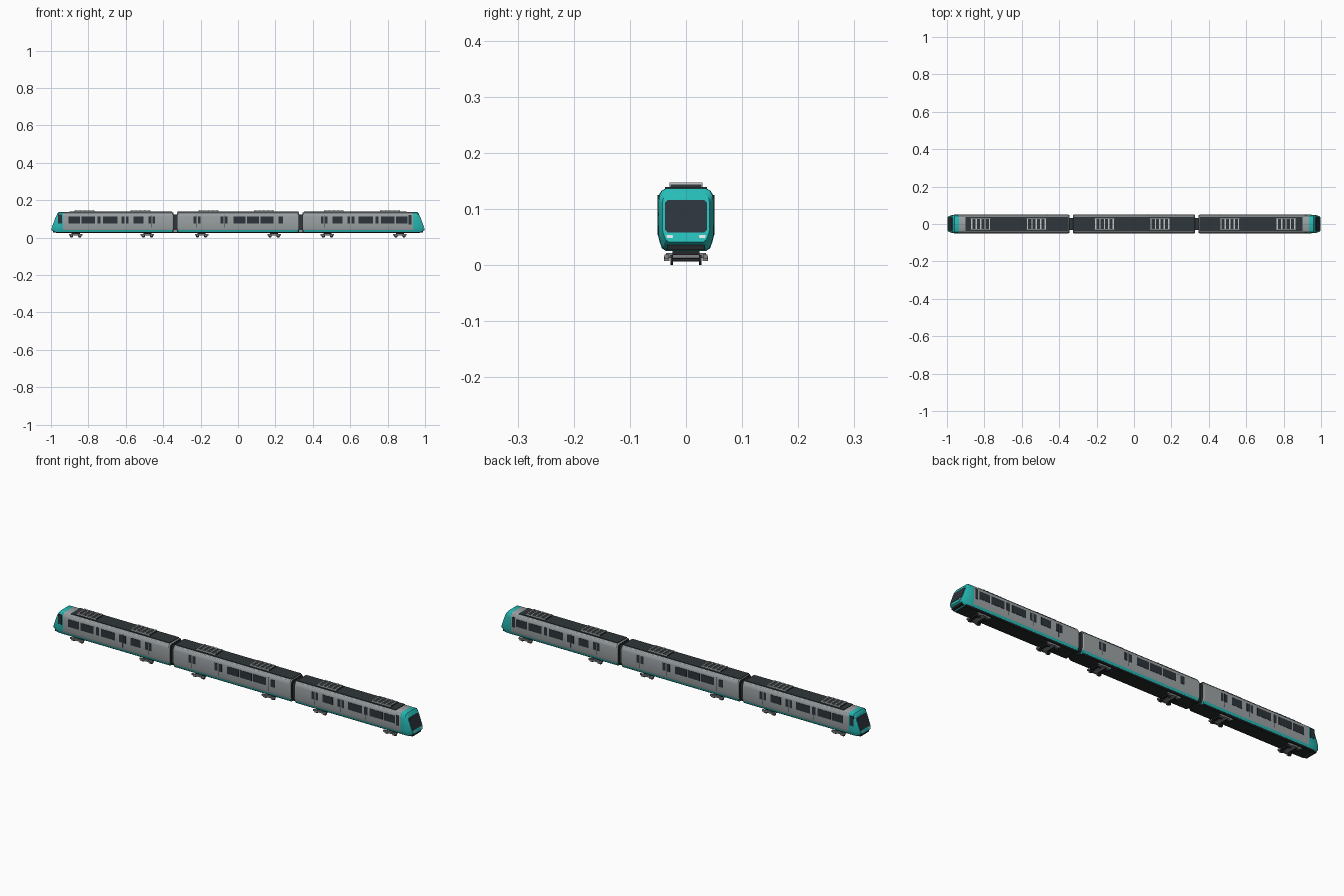
import bpy, bmesh, math
from mathutils import Vector

if "Cube" in bpy.data.objects:
    bpy.data.objects.remove(bpy.data.objects["Cube"])


def material(name, rgb):
    m = bpy.data.materials.new(name)
    m.diffuse_color = (*rgb, 1)
    m.use_nodes = True
    m.node_tree.nodes["Principled BSDF"].inputs["Base Color"].default_value = m.diffuse_color
    return m


GREY = material("body_grey", (0.33, 0.36, 0.37))
TEAL = material("teal", (0.02, 0.50, 0.47))
DARK = material("underframe_black", (0.018, 0.02, 0.022))
ROOF = material("roof_charcoal", (0.028, 0.037, 0.042))
GLASS = material("dark_glass", (0.025, 0.033, 0.043))
SILVER = material("light_metal", (0.55, 0.58, 0.58))
LAMP = material("lamp_white", (0.85, 0.9, 0.9))
STEEL = material("bogie_grey", (0.22, 0.23, 0.24))


def finish(name, bm, mats, smooth=False):
    bmesh.ops.recalc_face_normals(bm, faces=bm.faces)
    me = bpy.data.meshes.new(name)
    bm.to_mesh(me)
    bm.free()
    for m in mats:
        me.materials.append(m)
    ob = bpy.data.objects.new(name, me)
    bpy.context.collection.objects.link(ob)
    if smooth:
        bpy.ops.object.select_all(action='DESELECT')
        ob.select_set(True)
        bpy.context.view_layer.objects.active = ob
        bpy.ops.object.shade_smooth_by_angle(angle=math.radians(30))
    return ob


def add_box(bm, x0, x1, y0, y1, z0, z1):
    vs = [bm.verts.new((x, y, z)) for x in (x0, x1) for y in (y0, y1) for z in (z0, z1)]
    for f in ((0, 1, 3, 2), (4, 6, 7, 5), (0, 4, 5, 1), (2, 3, 7, 6), (0, 2, 6, 4), (1, 5, 7, 3)):
        bm.faces.new([vs[i] for i in f])


def boxes(name, mat, items):
    bm = bmesh.new()
    for b in items:
        add_box(bm, *b)
    return finish(name, bm, [mat])


# Car cross-section, lower right to upper right, then mirrored
HALF = [(.036, .025), (.043, .030), (.047, .041), (.050, .053), (.050, .114),
        (.0485, .124), (.044, .132), (.036, .1365)]
PROFILE = HALF + [(-y, z) for y, z in reversed(HALF)]


def nose_x(z):
    return .998 - (z - .042) * .36


def ring_plain(x, s=1.0):
    return [(x, y * s, .08 + (z - .08) * s) for y, z in PROFILE]


def ring_brow():
    return [(.972 - (z - .025) * .11, y * .975, z) for y, z in PROFILE]


def ring_nose():
    pts = []
    for y, z in PROFILE:
        zz = .041 + (z - .025) / .1115 * .086
        pts.append((nose_x(zz), y * .84, zz))
    return pts


def car_body(name, rings, flip=False):
    bm = bmesh.new()
    sx = -1 if flip else 1
    loops = [[bm.verts.new((sx * x, y, z)) for x, y, z in r] for r in rings]
    n = len(PROFILE)
    for a, b in zip(loops, loops[1:]):
        for i in range(n):
            j = (i + 1) % n
            f = bm.faces.new((a[i], a[j], b[j], b[i]))
            c = f.calc_center_median()
            # black floor, teal skirt and cab, grey sides
            if c.z < .0285:
                f.material_index = 2
            elif c.z < .041 or abs(c.x) > .935:
                f.material_index = 1
    for loop in (loops[0], loops[-1]):
        f = bm.faces.new(loop)
        f.material_index = 1 if abs(f.calc_center_median().x) > .9 else 2
    return finish(name, bm, [GREY, TEAL, DARK], True)


end_rings = [ring_plain(.345, .94), ring_plain(.350)]
cab_rings = end_rings + [ring_plain(.935), ring_brow(), ring_nose()]
car_body("right_car_body", cab_rings)
car_body("left_car_body", cab_rings, True)
car_body("middle_car_body", [ring_plain(-.327, .94), ring_plain(-.322),
                             ring_plain(.322), ring_plain(.327, .94)])

# Roof panels
boxes("roof_panels", ROOF, [(a, b, -.037, .037, .134, .139)
                            for a, b in ((-.90, -.353), (-.323, .323), (.353, .90))])

# Roof equipment: low dark casing with light slats and rails
for k, c in enumerate((-.82, -.522, -.158, .138, .512, .813)):
    boxes(f"roof_unit_{k}", ROOF, [(c - .053, c + .053, -.028, .028, .138, .143)])
    bars = [(c + t * .0235 - .0035, c + t * .0235 + .0035, -.029, .029, .141, .147)
            for t in range(-2, 3)]
    bars += [(c - .053, c + .053, s * .028 - .0015, s * .028 + .0015, .139, .1455)
             for s in (-1, 1)]
    boxes(f"roof_slats_{k}", SILVER, bars)


# Side windows as thin plates
def side_plate(a, b, side, z0=.077, z1=.114, y=.0495):
    a, b = min(a, b), max(a, b)
    return (a, b, side * y - .0017, side * y + .0017, z0, z1)


END_WINDOWS = [(.845, .905), (.765, .837), (.735, .752), (.645, .722), (.608, .622),
               (.586, .600), (.505, .560), (.464, .478), (.443, .457)]
MID_WINDOWS = [(-.238, -.224), (-.215, -.200), (-.094, -.078), (-.070, -.055),
               (-.025, .040), (.047, .112), (.120, .190), (.217, .240)]
plates = []
for s in (-1, 1):
    for a, b in END_WINDOWS:
        plates += [side_plate(a, b, s), side_plate(-a, -b, s)]
    plates += [side_plate(-s * a, -s * b, s) for a, b in MID_WINDOWS]
    plates.append(side_plate(.912, .927, s, .070, .120))
    plates.append(side_plate(-.963, -.941, s, .077, .125, .0488))
boxes("side_windows", GLASS, plates)

# Door seams
seams = []
for s in (-1, 1):
    for x in (.743, .604, .461, -.743, -.604, -.461, s * .22, s * .074, -s * .206):
        seams.append(side_plate(x - .001, x + .001, s, .053, .118, .049))
boxes("door_seams", ROOF, seams)


# Front panes and lamps lying on the sloped nose
def nose_plate(bm, sx, yc, zc, hw, hh, cut):
    pts = [(hw, hh - cut), (hw - cut, hh), (cut - hw, hh), (-hw, hh - cut),
           (-hw, cut - hh), (cut - hw, -hh), (hw - cut, -hh), (hw, cut - hh)]
    back, front = [[bm.verts.new((sx * (nose_x(zc + v) + d), yc + u, zc + v))
                    for u, v in pts] for d in (-.002, .0015)]
    bm.faces.new(back)
    bm.faces.new(front)
    for i in range(8):
        j = (i + 1) % 8
        bm.faces.new((back[i], back[j], front[j], front[i]))


for sx, label in ((-1, "left"), (1, "right")):
    bm = bmesh.new()
    nose_plate(bm, sx, 0, .087, .0375, .029, .005)
    finish(label + "_windscreen", bm, [GLASS])
    bm = bmesh.new()
    for s in (-1, 1):
        nose_plate(bm, sx, s * .029, .051, .006, .0028, .0015)
    finish(label + "_headlights", bm, [LAMP])
    x0, x1 = sorted((sx * .955, sx * .990))
    boxes(label + "_bumper", DARK, [(x0, x1, -.033, .033, .027, .041)])

# Gangways and couplers between cars
boxes("gangways", ROOF, [(c - .012, c + .012, -.032, .032, .038, .124) for c in (-.336, .336)])
boxes("couplers", DARK, [(c - .018, c + .018, -.022, .022, .024, .032) for c in (-.336, .336)])

# Bogies: side frames, bolster, wheels
for k, c in enumerate((-.868, -.484, -.195, .193, .478, .866)):
    frame = [(c - .036, c + .036, s * .034 - .004, s * .034 + .004, .011, .019) for s in (-1, 1)]
    frame += [(c - .012, c + .012, -.036, .036, .012, .021)]
    frame += [(c + t * .022 - .006, c + t * .022 + .006, s * .034 - .005, s * .034 + .005, .007, .015)
              for t in (-1, 1) for s in (-1, 1)]
    boxes(f"bogie_frame_{k}", STEEL, frame)
    boxes(f"bogie_mount_{k}", DARK, [(c - .022, c + .022, -.024, .024, .018, .027)])
    bm = bmesh.new()
    for t in (-1, 1):
        for y, r, w in ((-.0255, .009, .005), (.0255, .009, .005), (0, .003, .05)):
            rings = [[bm.verts.new((c + t * .022 + r * math.cos(a), y + d * w / 2,
                                    .009 + r * math.sin(a)))
                      for a in [i * math.tau / 16 for i in range(16)]] for d in (-1, 1)]
            for r_ in rings:
                bm.faces.new(r_)
            for i in range(16):
                j = (i + 1) % 16
                bm.faces.new((rings[0][i], rings[0][j], rings[1][j], rings[1][i]))
    finish(f"wheels_{k}", bm, [DARK], True)
